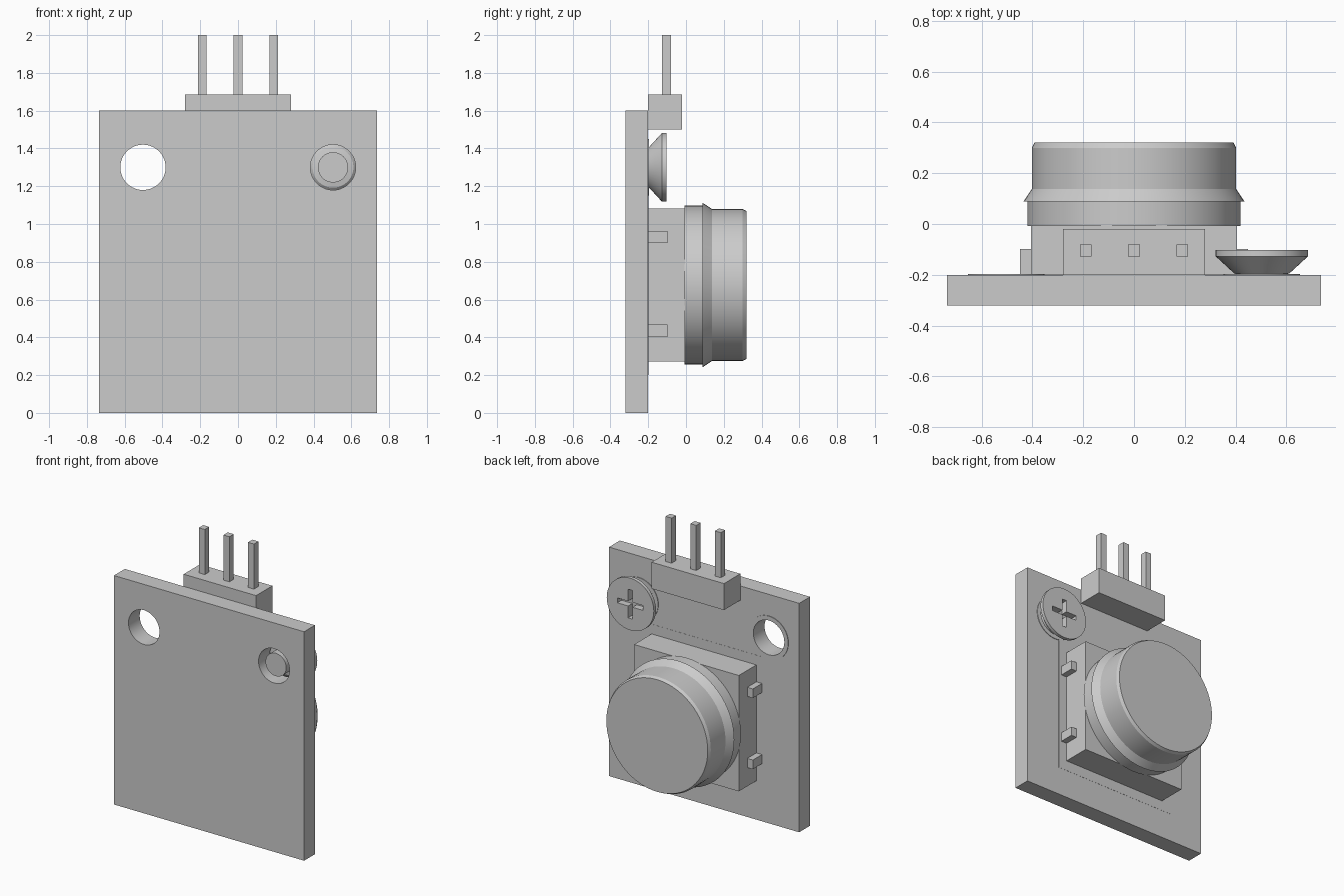
import bpy
import bmesh
from math import cos, sin, tau, radians

if "Cube" in bpy.data.objects:
    bpy.data.objects.remove(bpy.data.objects["Cube"])

GREY = (0.6, 0.6, 0.6, 1)
grey = bpy.data.materials.new("light grey")
grey.use_nodes = True
grey.diffuse_color = GREY
grey.node_tree.nodes["Principled BSDF"].inputs["Base Color"].default_value = GREY


def finish(name, bm):
    bmesh.ops.recalc_face_normals(bm, faces=bm.faces)
    mesh = bpy.data.meshes.new(name)
    bm.to_mesh(mesh)
    bm.free()
    mesh.materials.append(grey)
    obj = bpy.data.objects.new(name, mesh)
    bpy.context.collection.objects.link(obj)
    return obj


def select(obj):
    bpy.ops.object.select_all(action="DESELECT")
    obj.select_set(True)
    bpy.context.view_layer.objects.active = obj


def box(name, xs, ys, zs):
    bm = bmesh.new()
    bmesh.ops.create_cube(bm, size=1)
    for v in bm.verts:
        v.co = [lo + (c + 0.5) * (hi - lo)
                for c, (lo, hi) in zip(v.co, (xs, ys, zs))]
    return finish(name, bm)


def lathe(name, x, z, profile, closed=False, segments=48):
    """Turn (radius, y) points about an axis along y."""
    bm = bmesh.new()
    rings = [[bm.verts.new((x + r * cos(tau * i / segments), y,
                            z + r * sin(tau * i / segments)))
              for i in range(segments)] for r, y in profile]
    pairs = list(zip(rings, rings[1:]))
    if closed:
        pairs.append((rings[-1], rings[0]))
    else:
        bm.faces.new(rings[0])
        bm.faces.new(rings[-1])
    for a, b in pairs:
        for i in range(segments):
            j = (i + 1) % segments
            bm.faces.new((a[i], a[j], b[j], b[i]))
    obj = finish(name, bm)
    select(obj)
    bpy.ops.object.shade_smooth_by_angle(angle=radians(25))
    return obj


def cut(obj, cutter):
    mod = obj.modifiers.new("cut", "BOOLEAN")
    mod.operation = "DIFFERENCE"
    mod.solver = "EXACT"
    mod.object = cutter
    select(obj)
    bpy.ops.object.modifier_apply(modifier=mod.name)
    bpy.data.objects.remove(cutter)


BACK = -0.2          # rear surface of the board
HOLE_X, HOLE_Z = 0.503, 1.3

# Circuit board with two mounting holes and thin ring pads
board = box("circuit_board", (-0.735, 0.735), (-0.32, BACK), (0, 1.6))
for side, word in ((-1, "right"), (1, "left")):
    x = side * HOLE_X
    cut(board, lathe("hole_cutter", x, HOLE_Z, [(0.12, -0.4), (0.12, 0)]))
    lathe(word + "_hole_pad", x, HOLE_Z,
          [(0.12, BACK - 0.005), (0.15, BACK - 0.005),
           (0.15, BACK + 0.004), (0.12, BACK + 0.004)], closed=True)

# Countersunk screw with a cross slot
screw = lathe("screw", HOLE_X, HOLE_Z,
              [(0.08, -0.3), (0.08, -0.2), (0.108, -0.195),
               (0.182, -0.127), (0.182, -0.103)])
for w, h in ((0.1, 0.017), (0.017, 0.1)):
    cut(screw, box("slot_cutter", (HOLE_X - w, HOLE_X + w), (-0.15, 0),
                   (HOLE_Z - h, HOLE_Z + h)))

# Pin header
box("header_block", (-0.28, 0.28), (BACK, -0.02), (1.5, 1.685))
for i, x in enumerate((-0.19, 0, 0.19)):
    box(f"header_pin_{i + 1}", (x - 0.023, x + 0.023),
        (-0.128, -0.08), (1.68, 2))

# Button housing, outline mark and side terminals
MID = 0.677
box("button_outline", (-0.47, 0.47), (BACK - 0.002, BACK + 0.001), (0.2, 1.15))
box("button_housing", (-0.405, 0.405), (BACK, -0.005), (MID - 0.405, MID + 0.405))
for side, word in ((-1, "right"), (1, "left")):
    for z, level in ((0.435, "lower"), (0.932, "upper")):
        box(f"{word}_{level}_terminal", sorted((side * 0.39, side * 0.448)),
            (BACK, -0.098), (z - 0.032, z + 0.032))

# Round button cap with a flared collar
lathe("button_cap", 0, MID,
      [(0.42, -0.007), (0.42, 0.088), (0.435, 0.088), (0.402, 0.138),
       (0.402, 0.3), (0.392, 0.32)], segments=64)
